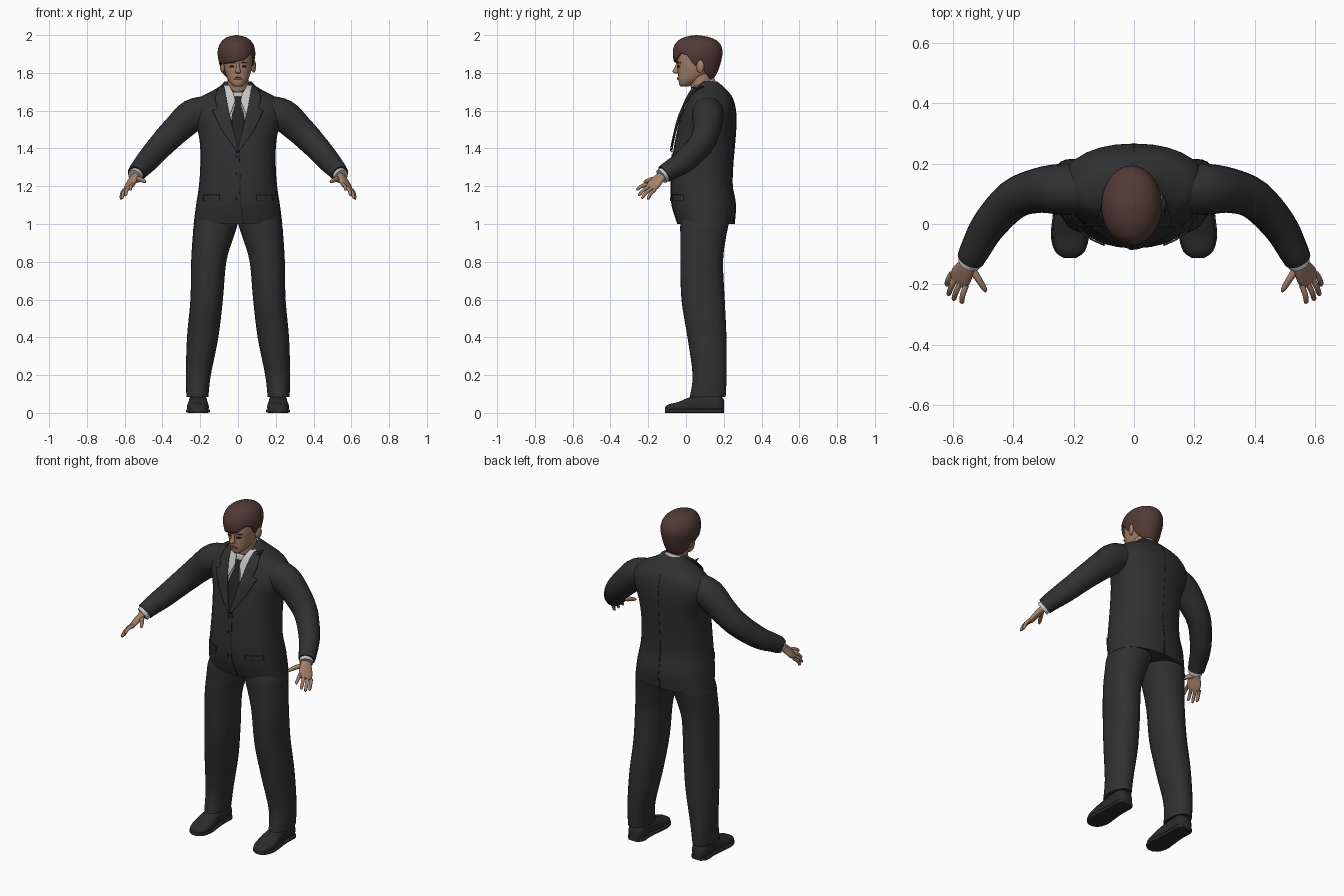
import bpy, bmesh, math
from mathutils import Vector
from mathutils.bvhtree import BVHTree

if "Cube" in bpy.data.objects:
    bpy.data.objects.remove(bpy.data.objects["Cube"])


def material(name, r, g, b):
    m = bpy.data.materials.new(name)
    m.use_nodes = True
    m.diffuse_color = (r, g, b, 1)
    m.node_tree.nodes["Principled BSDF"].inputs["Base Color"].default_value = (r, g, b, 1)
    return m


SUIT = material("charcoal cloth", .03, .03, .031)
DARK = material("black cloth", .018, .018, .019)
LEATHER = material("black leather", .024, .024, .025)
SHIRT = material("shirt grey", .55, .55, .56)
SKIN = material("skin", .38, .215, .14)
LIP = material("lip", .26, .12, .085)
HAIR = material("brown hair", .085, .042, .036)


def densify(keys, steps=4):
    """Smooth Catmull-Rom interpolation through rows of numbers."""
    out = []
    for i in range(len(keys) - 1):
        a, b, c, d = (keys[max(0, min(len(keys) - 1, i + k))] for k in (-1, 0, 1, 2))
        for s in range(steps):
            t = s / steps
            out.append([q + .5 * t * (r - p + t * (2 * p - 5 * q + 4 * r - w + t * (3 * (q - r) + w - p)))
                        for p, q, r, w in zip(a, b, c, d)])
    return out + [list(keys[-1])]


def lerp(keys, t):
    for a, b in zip(keys, keys[1:]):
        if t <= b[0]:
            f = (t - a[0]) / (b[0] - a[0])
            return [p + (q - p) * f for p, q in zip(a, b)]
    return keys[-1]


def ring(center, u, v, power=2.0, n=28):
    pts = []
    for i in range(n):
        c, s = math.cos(math.tau * i / n), math.sin(math.tau * i / n)
        pts.append(Vector(center) + u * math.copysign(abs(c) ** (2 / power), c)
                   + v * math.copysign(abs(s) ** (2 / power), s))
    return pts


def finish(name, bm, mat, mirror=False, thick=0, angle=50):
    bmesh.ops.recalc_face_normals(bm, faces=bm.faces)
    me = bpy.data.meshes.new(name)
    bm.to_mesh(me)
    bm.free()
    ob = bpy.data.objects.new(name, me)
    bpy.context.collection.objects.link(ob)
    me.materials.append(mat)
    bpy.ops.object.select_all(action='DESELECT')
    ob.select_set(True)
    bpy.context.view_layer.objects.active = ob
    bpy.ops.object.shade_smooth_by_angle(angle=math.radians(angle))
    if thick:
        mod = ob.modifiers.new("thickness", 'SOLIDIFY')
        mod.thickness, mod.offset = thick, -1
    if mirror:
        ob.modifiers.new("mirror", 'MIRROR').use_clip = False
    return ob


def skin_rows(bm, rows, closed):
    grid = [[bm.verts.new(p) for p in r] for r in rows]
    n = len(grid[0])
    for a, b in zip(grid, grid[1:]):
        for i in range(n if closed else n - 1):
            j = (i + 1) % n
            bm.faces.new((a[i], a[j], b[j], b[i]))
    return grid


def loft(name, rings, mat, mirror=False, caps=True):
    bm = bmesh.new()
    grid = skin_rows(bm, rings, True)
    if caps:
        bm.faces.new(grid[0])
        bm.faces.new(grid[-1])
    return finish(name, bm, mat, mirror)


def stack(name, keys, mat, power=2.0, mirror=False):
    """Horizontal sections: z, centre x, half width, front y, back y."""
    rings = [ring((x, (f + b) / 2, z), Vector((w, 0, 0)), Vector((0, (b - f) / 2, 0)), power)
             for z, x, w, f, b in densify(keys)]
    return loft(name, rings, mat, mirror)


def tube(name, keys, mat, wide=(0, 0, 1), power=2.0, n=20):
    """Mirrored tube along a path: x, y, z, radius along wide, radius across."""
    rows = densify(keys)
    pts = [Vector(r[:3]) for r in rows]
    rings = []
    for i, r in enumerate(rows):
        t = (pts[min(i + 1, len(pts) - 1)] - pts[max(i - 1, 0)]).normalized()
        u = Vector(wide)
        u = (u - t * u.dot(t)).normalized()
        rings.append(ring(pts[i], u * r[3], t.cross(u) * r[4], power, n))
    return loft(name, rings, mat, True)


def tree(ob):
    return BVHTree.FromObject(ob, bpy.context.evaluated_depsgraph_get())


def patch(name, target, rows, mat, lift=.004, mirror=False, side=-1, cols=8):
    """Thin plate laid on a surface; rows are z, x from, x to."""
    dense = [lerp(rows, rows[0][0] + (rows[-1][0] - rows[0][0]) * i / 24) for i in range(25)]
    grid = []
    for z, a, b in dense:
        line = []
        for i in range(cols + 1):
            x = a + (b - a) * i / cols
            hit = target.ray_cast(Vector((x, side * 2, z)), Vector((0, -side, 0)))[0]
            hit = hit or target.find_nearest(Vector((x, 0, z)))[0]
            line.append((x, hit.y + side * lift, z))
        grid.append(line)
    bm = bmesh.new()
    skin_rows(bm, grid, False)
    return finish(name, bm, mat, mirror, .005)


# Jacket body and sleeves
jacket = stack("jacket_body", [
    (1.0, 0, .235, -.045, .255), (1.1, 0, .222, -.075, .262), (1.2, 0, .207, -.08, .246),
    (1.3, 0, .2, -.075, .248), (1.4, 0, .2, -.065, .256), (1.48, 0, .21, -.05, .263),
    (1.56, 0, .235, -.03, .266), (1.62, 0, .236, -.006, .26), (1.67, 0, .2, .015, .245),
    (1.7, 0, .145, .03, .225), (1.73, 0, .095, .05, .195), (1.755, 0, .072, .08, .165)], SUIT, 2.25)
tube("sleeves", [
    (.15, .115, 1.6, .08, .08), (.24, .115, 1.575, .086, .084), (.32, .11, 1.505, .078, .074),
    (.4, .08, 1.425, .07, .066), (.48, -.005, 1.335, .062, .058), (.525, -.085, 1.285, .052, .05),
    (.54, -.115, 1.264, .048, .046)], SUIT)
tube("shirt_cuffs", [(.53, -.1, 1.274, .04, .038), (.546, -.13, 1.252, .041, .038)], SHIRT)

# Trousers and shoes
stack("trouser_legs", [
    (.085, .215, .058, .02, .21), (.2, .21, .066, .035, .215), (.4, .187, .083, .008, .214),
    (.6, .166, .086, -.024, .205), (.8, .155, .093, -.03, .196), (.93, .132, .108, -.03, .212),
    (1.0, .117, .115, -.03, .225), (1.06, .1, .1, -.02, .22)], SUIT, 2.2, True)
SHOE = densify([(-.112, .02, .03), (-.09, .047, .046), (-.04, .06, .058), (.02, .055, .083),
                (.1, .048, .1), (.17, .05, .1), (.2, .03, .07)])
for part, grow, cap in (("shoes", .96, 1), ("shoe_soles", 1.05, .02)):
    loft(part, [ring((.212, y, min(h, cap) / 2), Vector((w * grow, 0, 0)),
                     Vector((0, 0, min(h, cap) / 2)), 2.6 if cap == 1 else 6)
                for y, w, h in SHOE], LEATHER, True)

# Hands: palm, four fingers and a thumb
ACROSS = Vector((.05, .04, -.03))
tube("palms", [(.54, -.115, 1.262, .026, .02), (.555, -.145, 1.238, .033, .017),
               (.572, -.172, 1.207, .04, .015), (.582, -.19, 1.188, .034, .011)], SKIN, ACROSS, 2.4)
TIPS = {"index": (.57, -.262, 1.18), "middle": (.597, -.252, 1.15),
        "ring": (.614, -.235, 1.135), "little": (.619, -.203, 1.13)}
for i, (finger, tip) in enumerate(TIPS.items()):
    root = Vector((.579, -.183, 1.195)) + ACROSS * (i - 1.5) * .32
    mid = (root + Vector(tip)) / 2 + Vector((.004, -.003, .006))
    tube(finger + "_fingers", [(*root, .01, .01), (*mid, .0095, .0095),
                               (*mid.lerp(Vector(tip), .8), .008, .008), (*tip, .003, .003)], SKIN, n=10)
tube("thumbs", [(.543, -.14, 1.24, .014, .014), (.517, -.178, 1.236, .013, .012),
                (.496, -.212, 1.226, .01, .009), (.489, -.224, 1.222, .004, .004)], SKIN, n=10)

# Shirt front, collar, tie and lapels
chest = tree(jacket)
patch("shirt_front", chest, [(1.7, -.07, .07), (1.62, -.055, .055), (1.55, -.04, .04)][::-1], SHIRT, .004)
patch("tie", chest, [(1.38, -.008, .008), (1.48, -.03, .03), (1.57, -.034, .034), (1.632, -.015, .015),
                     (1.64, -.018, .018), (1.675, -.024, .024)], DARK, .011)
patch("collar_points", chest, [(1.585, .04, .046), (1.65, .015, .064), (1.69, .022, .072),
                               (1.735, .048, .078)], SHIRT, .014, True)
patch("lapels", chest, [(1.385, -.002, .008), (1.5, .026, .088), (1.6, .05, .135), (1.606, .051, .105),
                        (1.66, .06, .122), (1.725, .072, .105)], SUIT, .013, True)
tilt = Vector((0, .066, .04))
loft("collar_band", [ring((0, .083, z), Vector((w, 0, 0)), tilt * w / .066)
                     for z, w in ((1.67, .078), (1.71, .073), (1.735, .066), (1.725, .06))], SHIRT, caps=False)

# Jacket details
patch("pocket_flaps", chest, [(1.125, .1, .185), (1.155, .098, .183)], SUIT, .007, True)
patch("front_edge", chest, [(1.0, .028, .032), (1.12, .01, .014), (1.385, .006, .01)], DARK, .003)
patch("back_vent", chest, [(1.0, -.006, .006), (1.18, -.001, .001)], DARK, .003, side=1)
patch("back_seam", chest, [(1.18, -.001, .001), (1.68, -.001, .001)], DARK, .002, side=1)
for z in (1.13, 1.27, 1.36):
    patch("jacket_button", chest, [(z - .009, -.012, -.008), (z, -.019, -.001), (z + .009, -.012, -.008)],
          DARK, .007)

# Neck, head, ears and nose
stack("neck", [(1.64, 0, .06, .04, .15), (1.72, 0, .056, .026, .14), (1.8, 0, .056, .01, .135)], SKIN)
head = stack("head", [
    (1.728, 0, .02, -.028, .012), (1.74, 0, .036, -.036, .04), (1.765, 0, .054, -.04, .085),
    (1.8, 0, .067, -.042, .13), (1.835, 0, .075, -.044, .155), (1.87, 0, .078, -.048, .165),
    (1.92, 0, .075, -.045, .165), (1.96, 0, .05, -.01, .13)], SKIN, 2.2)
bm = bmesh.new()
bmesh.ops.create_uvsphere(bm, u_segments=14, v_segments=10, radius=1)
for v in bm.verts:
    v.co = Vector((.083 + v.co.x * .012 + v.co.y * .006, .075 + v.co.y * .021, 1.835 + v.co.z * .034))
finish("ears", bm, SKIN, True)
loft("nose", [ring((0, y, z), Vector((w, 0, 0)), Vector((0, w * 1.1, 0)), n=12)
              for z, y, w in densify([(1.796, -.046, .007), (1.802, -.051, .015), (1.812, -.055, .014),
                                      (1.83, -.05, .009), (1.855, -.043, .007)])], SKIN)

# Eyes, brows and mouth as thin plates
face = tree(head)
patch("eyes", face, [(1.829, .025, .036), (1.834, .019, .044), (1.838, .026, .038)], DARK, .002, True)
patch("brows", face, [(1.849, .015, .045), (1.856, .018, .054)], HAIR, .003, True)
patch("mouth", face, [(1.764, -.014, .014), (1.77, -.024, .024), (1.777, -.012, .012)], LIP, .003)

# Hair: a shell whose lower edge follows the fringe, temples and nape
SHELL = densify([(1.76, .062, .0, .14), (1.8, .08, -.035, .165), (1.85, .092, -.061, .183),
                 (1.9, .1, -.07, .193), (1.94, .094, -.064, .188), (1.97, .076, -.043, .165),
                 (1.99, .047, -.005, .122), (2.0, .004, .05, .06)])
EDGE = [(-180, 1.768), (-135, 1.772), (-112, 1.8), (-98, 1.87), (-88, 1.835), (-75, 1.85), (-40, 1.848),
        (0, 1.86), (25, 1.868), (48, 1.905), (65, 1.895), (84, 1.835), (97, 1.87), (112, 1.8),
        (135, 1.772), (180, 1.768)]
rows = []
for step in range(25):
    line = []
    for k in range(72):
        deg = k * 5 - 180
        low = lerp(EDGE, deg)[1]
        z, w, f, b = lerp(SHELL, low + (2 - low) * math.sin(step / 24 * math.pi / 2))
        a = math.radians(deg)
        line.append((-.008 + w * math.sin(a), (f + b) / 2 - (b - f) / 2 * math.cos(a), z))
    rows.append(line)
bm = bmesh.new()
bm.faces.new(skin_rows(bm, rows, True)[-1])
finish("hair", bm, HAIR, thick=.014)
